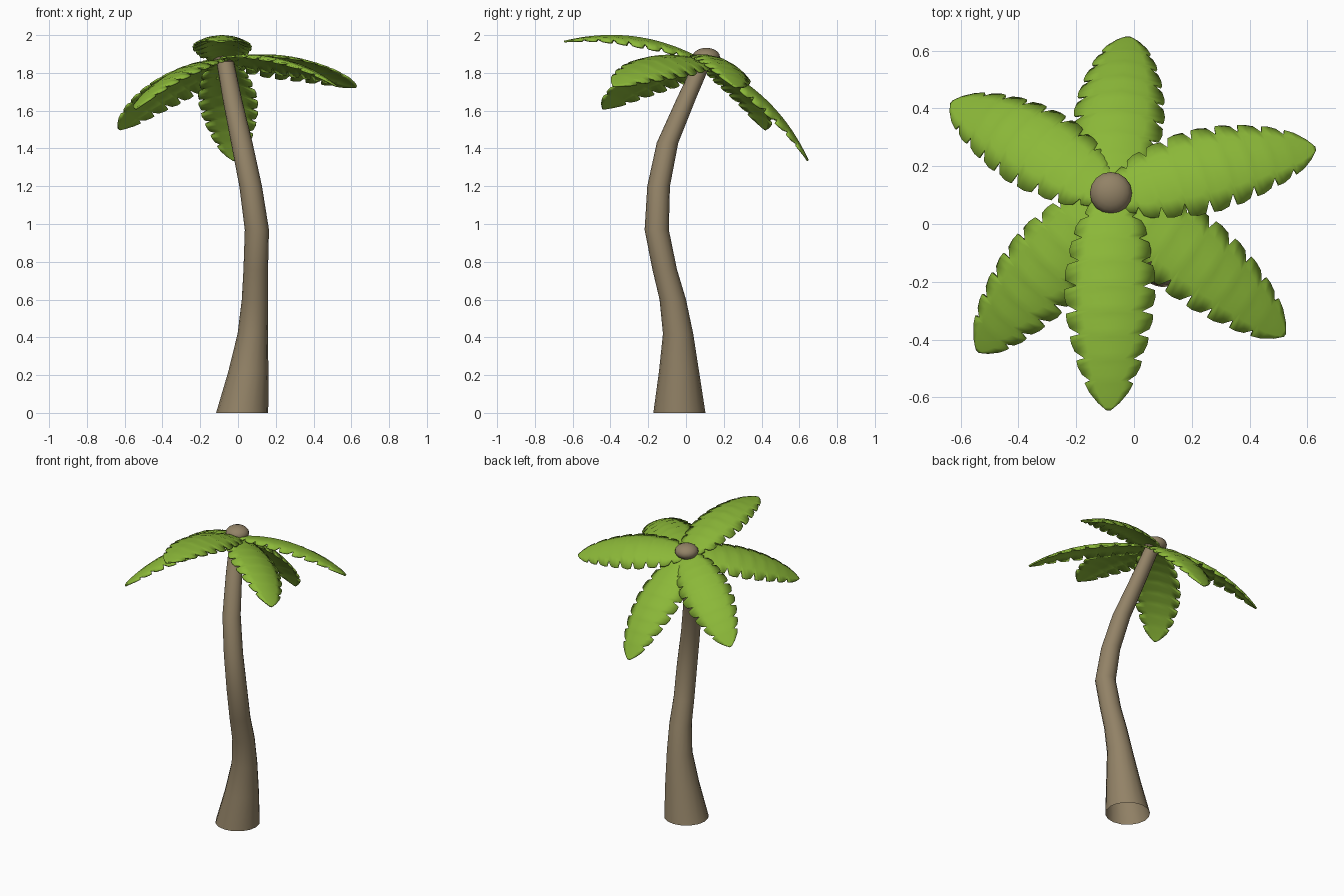
import bpy, bmesh, math
from mathutils import Vector

if "Cube" in bpy.data.objects:
    bpy.data.objects.remove(bpy.data.objects["Cube"])


def material(name, rgb):
    m = bpy.data.materials.new(name)
    m.diffuse_color = (*rgb, 1)
    m.use_nodes = True
    m.node_tree.nodes["Principled BSDF"].inputs["Base Color"].default_value = m.diffuse_color
    return m


bark = material("bark_brown", (0.29, 0.225, 0.135))
leaf = material("leaf_green", (0.26, 0.48, 0.04))


def finish(bm, name, mat, angle):
    bmesh.ops.recalc_face_normals(bm, faces=bm.faces)
    me = bpy.data.meshes.new(name)
    bm.to_mesh(me)
    bm.free()
    me.materials.append(mat)
    ob = bpy.data.objects.new(name, me)
    bpy.context.collection.objects.link(ob)
    bpy.ops.object.select_all(action='DESELECT')
    bpy.context.view_layer.objects.active = ob
    ob.select_set(True)
    bpy.ops.object.shade_smooth_by_angle(angle=math.radians(angle))
    return ob


# Trunk: horizontal rings swept along a winding centre line (x, y, z, radius)
rings = [(0.022, -0.035, 0, 0.138), (0.055, -0.037, 0.22, 0.106),
         (0.078, -0.042, 0.42, 0.08), (0.09, -0.07, 0.6, 0.07),
         (0.094, -0.113, 0.76, 0.065), (0.1, -0.155, 0.97, 0.064),
         (0.067, -0.145, 1.2, 0.06), (0.02, -0.098, 1.43, 0.057),
         (-0.03, 0.0, 1.66, 0.051), (-0.068, 0.09, 1.86, 0.046)]
SIDES = 16
bm = bmesh.new()
loops = []
for x, y, z, r in rings:
    loops.append([bm.verts.new((x + r * math.cos(a), y + r * math.sin(a), z))
                  for a in (2 * math.pi * i / SIDES for i in range(SIDES))])
for lo, hi in zip(loops, loops[1:]):
    for i in range(SIDES):
        j = (i + 1) % SIDES
        bm.faces.new((lo[i], lo[j], hi[j], hi[i]))
bm.faces.new(loops[-1])
finish(bm, "trunk", bark, 50)

# Crown knob: flattened ball on top of the trunk
bm = bmesh.new()
bmesh.ops.create_uvsphere(bm, u_segments=16, v_segments=10, radius=0.073)
for v in bm.verts:
    v.co = Vector((v.co.x - 0.08, v.co.y + 0.107, v.co.z * 0.65 + 1.885))
finish(bm, "crown_knob", bark, 60)

# Frond outline: half width along the length, cut into lobes by notches
WIDTHS = [(0, 0.05), (0.08, 0.09), (0.16, 0.125), (0.4, 0.156), (0.55, 0.15),
          (0.67, 0.135), (0.8, 0.108), (0.9, 0.078), (0.96, 0.045), (1, 0.006)]
LOBES = [0.02, 0.1, 0.2, 0.31, 0.43, 0.55, 0.66, 0.77, 0.87, 1.0]


def half_width(t):
    for (a, wa), (b, wb) in zip(WIDTHS, WIDTHS[1:]):
        if t <= b:
            return wa + (wb - wa) * (t - a) / (b - a)
    return WIDTHS[-1][1]


def outline():
    rows = []
    for a, b in zip(LOBES, LOBES[1:]):
        d = b - a
        rows.append((a, half_width(a) * 0.74))           # notch
        rows.append((a + 0.012, half_width(a + 0.012)))  # lobe corner
        rows.append((a + d * 0.4, half_width(a + d * 0.4) * 1.02))
        rows.append((a + d * 0.75, half_width(a + d * 0.75) * 0.98))
    rows.append((0.985, half_width(0.985)))
    rows.append((1.0, half_width(1.0)))
    return rows


UP = Vector((0, 0.38, 1)).normalized()   # the crown leans backwards
ROOT = Vector((-0.08, 0.1, 1.86))


def frond(name, tip):
    tip = Vector(tip)
    chord = (tip - ROOT).normalized()
    lift = (UP - chord * UP.dot(chord)).normalized()
    mid = (ROOT + tip) / 2 + lift * 0.15
    bm = bmesh.new()
    grid = []
    for t, w in outline():
        p = ROOT * (1 - t) ** 2 + mid * 2 * t * (1 - t) + tip * t * t
        tan = ((mid - ROOT) * (1 - t) + (tip - mid) * t).normalized()
        n = (UP - tan * UP.dot(tan)).normalized()
        side = tan.cross(n)
        row = []
        for u in (-1, -0.6, 0, 0.6, 1):
            s = u * w
            row.append(bm.verts.new(p + side * s - n * 2.0 * s * s))
        grid.append(row)
    for a, b in zip(grid, grid[1:]):
        for i in range(4):
            bm.faces.new((a[i], a[i + 1], b[i + 1], b[i]))
    ob = finish(bm, name, leaf, 40)
    solid = ob.modifiers.new("thickness", 'SOLIDIFY')
    solid.thickness = 0.01
    solid.offset = 0


# Six fronds, each given by the position of its tip
frond("frond_back", (-0.02, 0.645, 1.335))
frond("frond_front", (-0.088, -0.645, 1.965))
frond("frond_right", (0.627, 0.26, 1.725))
frond("frond_back_left", (-0.63, 0.42, 1.5))
frond("frond_front_left", (-0.54, -0.44, 1.61))
frond("frond_front_right", (0.52, -0.385, 1.73))
